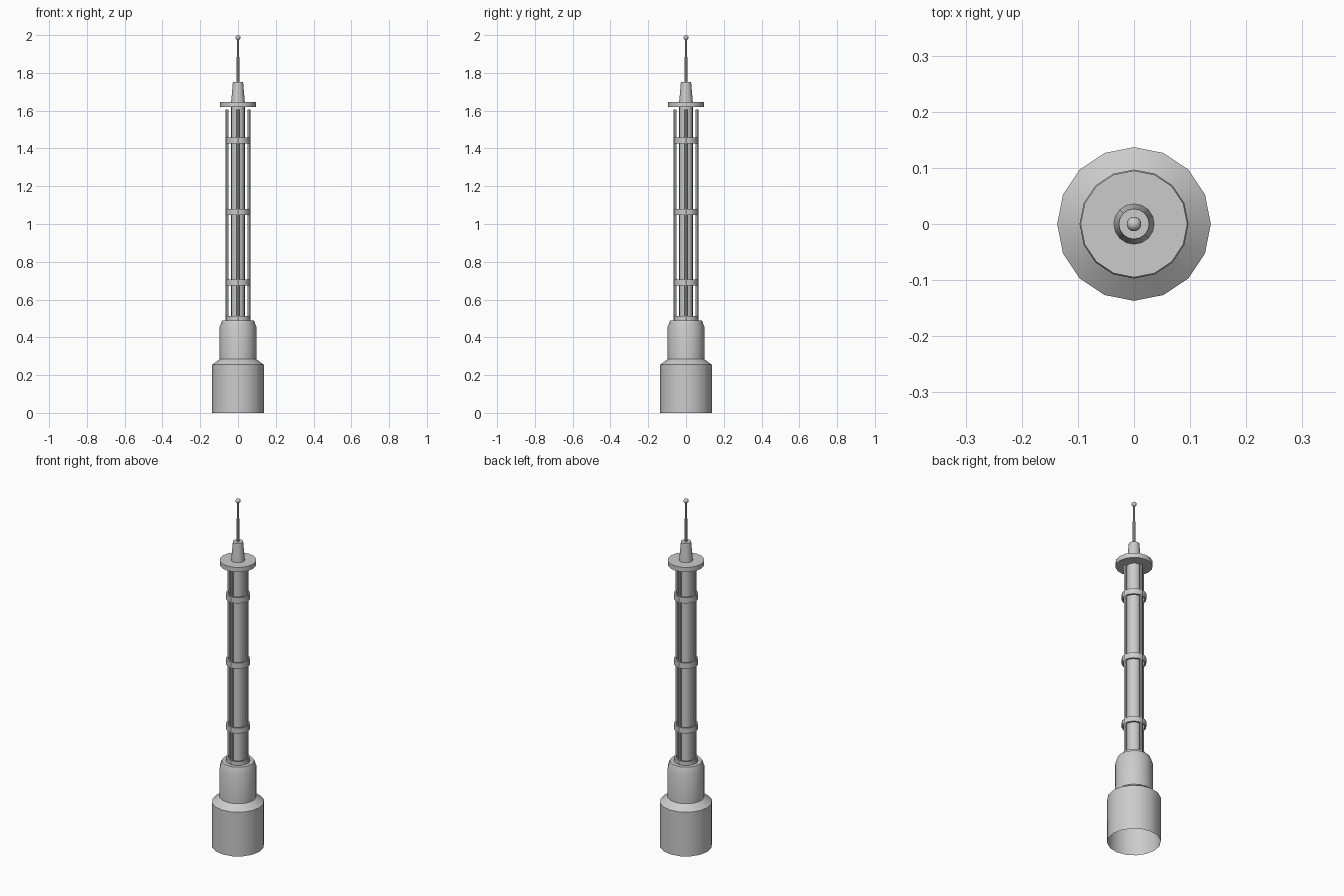
import bpy, bmesh, math

if "Cube" in bpy.data.objects:
    bpy.data.objects.remove(bpy.data.objects["Cube"])


def lathe(name, profile, sides=16, pos=(0, 0), closed=False):
    """Revolve (radius, z) points around a vertical axis; radius 0 makes a pole."""
    bm = bmesh.new()
    rings = []
    for r, z in profile:
        if r == 0:
            rings.append([bm.verts.new((pos[0], pos[1], z))] * sides)
        else:
            rings.append([bm.verts.new((pos[0] + r * math.cos(2 * math.pi * i / sides),
                                        pos[1] + r * math.sin(2 * math.pi * i / sides), z))
                          for i in range(sides)])
    pairs = list(zip(rings, rings[1:]))
    if closed:
        pairs.append((rings[-1], rings[0]))
    for a, b in pairs:
        for i in range(sides):
            j = (i + 1) % sides
            quad = list(dict.fromkeys([a[i], a[j], b[j], b[i]]))
            bm.faces.new(quad)
    bmesh.ops.recalc_face_normals(bm, faces=bm.faces)
    mesh = bpy.data.meshes.new(name)
    bm.to_mesh(mesh)
    bm.free()
    obj = bpy.data.objects.new(name, mesh)
    bpy.context.collection.objects.link(obj)
    bpy.ops.object.select_all(action='DESELECT')
    obj.select_set(True)
    bpy.context.view_layer.objects.active = obj
    bpy.ops.object.shade_smooth_by_angle(angle=math.radians(30))
    return obj


# stepped base, open underneath
lathe("base", [(0.137, 0), (0.137, 0.255), (0.097, 0.285),
               (0.097, 0.455), (0.085, 0.49), (0, 0.49)])

# central column
lathe("column", [(0.036, 0.49), (0.036, 1.62)])

# four rods around the column
for k in range(4):
    a = k * math.pi / 2
    lathe(f"rod_{k + 1}", [(0, 0.49), (0.008, 0.49), (0.008, 1.605), (0, 1.605)],
          sides=8, pos=(0.057 * math.cos(a), 0.057 * math.sin(a)))

# clamp rings holding the rods
for k, (z0, z1) in enumerate([(0.49, 0.512), (0.675, 0.705), (1.048, 1.08), (1.425, 1.457)]):
    lathe(f"clamp_ring_{k + 1}", [(0.053, z0), (0.063, z0), (0.063, z1), (0.053, z1)],
          closed=True)

# platform disc
lathe("platform", [(0, 1.62), (0.095, 1.62), (0.095, 1.647), (0, 1.647)])

# tapered cap
lathe("mast_cone", [(0.036, 1.647), (0.027, 1.753), (0, 1.753)])

# two-stage mast
lathe("mast_lower", [(0.007, 1.75), (0.007, 1.885), (0, 1.885)], sides=8)
lathe("mast_upper", [(0.004, 1.88), (0.004, 1.98)], sides=8)

# ball tip
n = 8
ball = [(0.013 * math.sin(math.pi * i / n) if 0 < i < n else 0,
         1.987 - 0.013 * math.cos(math.pi * i / n)) for i in range(n + 1)]
lathe("ball_tip", ball)
